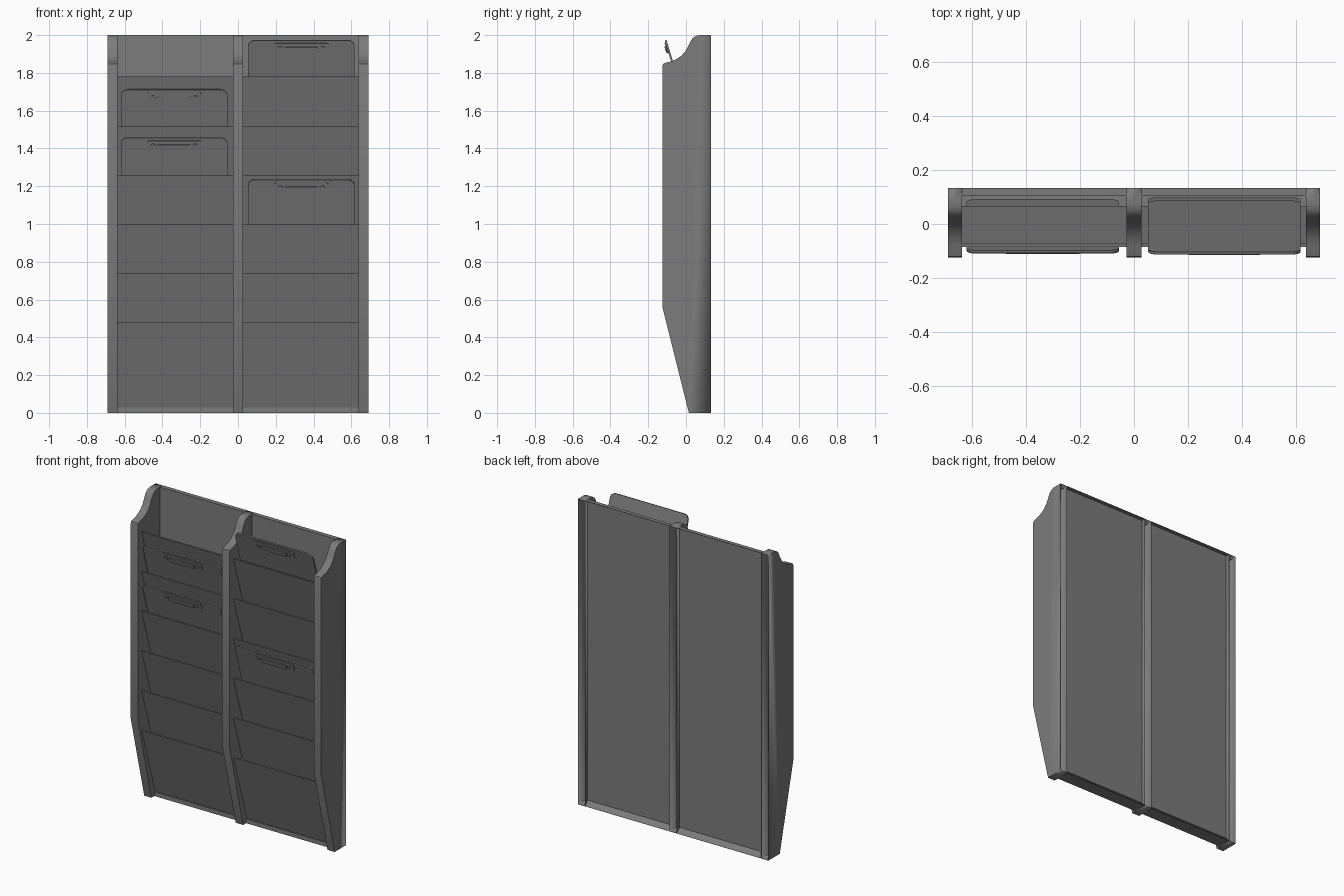
import bpy, bmesh, math
from mathutils import Matrix, Vector

old = bpy.data.objects.get("Cube")
if old:
    bpy.data.objects.remove(old, do_unlink=True)

grey = bpy.data.materials.new("mid grey")
grey.use_nodes = True
grey.diffuse_color = (0.2, 0.2, 0.2, 1)
grey.node_tree.nodes["Principled BSDF"].inputs["Base Color"].default_value = (0.2, 0.2, 0.2, 1)


def make(name, bm, matrix=None, smooth=False):
    bmesh.ops.recalc_face_normals(bm, faces=bm.faces)
    mesh = bpy.data.meshes.new(name)
    bm.to_mesh(mesh)
    bm.free()
    mesh.materials.append(grey)
    ob = bpy.data.objects.new(name, mesh)
    bpy.context.collection.objects.link(ob)
    if matrix:
        ob.matrix_world = matrix
    if smooth:
        bpy.ops.object.select_all(action='DESELECT')
        ob.select_set(True)
        bpy.context.view_layer.objects.active = ob
        bpy.ops.object.shade_smooth_by_angle(angle=math.radians(35))
    return ob


def solidify(ob, thickness, offset):
    mod = ob.modifiers.new("thickness", 'SOLIDIFY')
    mod.thickness = thickness
    mod.offset = offset


def along_x(profile, x0, x1, caps=True, skip_back=False):
    """Sweep a (y, z) profile from x0 to x1."""
    bm = bmesh.new()
    a = [bm.verts.new((x0, y, z)) for y, z in profile]
    b = [bm.verts.new((x1, y, z)) for y, z in profile]
    n = len(profile)
    for i in range(n if caps else n - 1):
        j = (i + 1) % n
        if skip_back and j == 0:
            continue
        bm.faces.new((a[i], a[j], b[j], b[i]))
    if caps:
        bm.faces.new(a)
        bm.faces.new(b)
    return bm


def rounded_plate(w, h, r, t, y=0.0, z=0.0):
    """Upright plate with rounded corners, front at y - t."""
    bm = bmesh.new()
    pts = []
    for k, (sx, sz) in enumerate(((1, 1), (-1, 1), (-1, -1), (1, -1))):
        for s in range(7):
            a = math.pi / 2 * (k + s / 6)
            pts.append((sx * (w / 2 - r) + r * math.cos(a),
                        z + sz * (h / 2 - r) + r * math.sin(a)))
    face = bm.faces.new([bm.verts.new((px, y, pz)) for px, pz in pts])
    out = bmesh.ops.extrude_face_region(bm, geom=[face])
    verts = [v for v in out["geom"] if isinstance(v, bmesh.types.BMVert)]
    bmesh.ops.translate(bm, verts=verts, vec=(0, -t, 0))
    return bm


BACK, SHEET, FRONT = 0.133, 0.105, -0.125
EDGE, INNER, MID = 0.69, 0.638, 0.027

# Hollow uprights, open at the back
upright = [(BACK, 0), (0.015, 0), (FRONT, 0.56), (FRONT, 1.835), (-0.121, 1.848),
           (-0.108, 1.854), (-0.08, 1.86), (-0.052, 1.872), (-0.025, 1.89),
           (-0.003, 1.915), (0.013, 1.943), (0.024, 1.968), (0.036, 1.985),
           (0.052, 1.996), (0.072, 2.0), (BACK, 2.0)]
for name, x0, x1 in (("right_upright", -EDGE, -INNER), ("centre_upright", -MID, MID),
                     ("left_upright", INNER, EDGE)):
    ob = make(name, along_x(upright, x0, x1, skip_back=True), smooth=True)
    solidify(ob, 0.003, -1)

# Recessed back sheets with top flange and bottom rail
for name, x0, x1 in (("right_back_sheet", -INNER, -MID), ("left_back_sheet", MID, INNER)):
    sheet = [(BACK, 2), (SHEET, 2), (SHEET, 0.03), (BACK, 0.002)]
    solidify(make(name, along_x(sheet, x0, x1, caps=False)), 0.002, 0)
    rail = [(BACK, 0), (SHEET, 0.028), (0.045, 0.028), (0.045, 0)]
    make(name.replace("back_sheet", "bottom_rail"), along_x(rail, x0, x1))

# Leaning pocket fronts, running through the centre upright
LIPS = [1.78 - 0.26 * i for i in range(6)]
for i, lip in enumerate(LIPS):
    low = lip - 0.455
    plate = [(-0.086, lip), (-0.074, lip), (0.066, low), (0.054, low)]
    make(f"pocket_front_{i + 1}", along_x(plate, -INNER, INNER))

# Folders resting in the pockets, each with a clip
TILT = math.atan(0.3)
for i, (x, pocket, top, shift) in enumerate(((0.335, 0, 1.973, 0.0), (-0.338, 1, 1.712, 0.005),
                                             (-0.338, 2, 1.457, 0.004), (0.335, 3, 1.235, 0.012))):
    base = LIPS[pocket] - 0.44
    height = (top - base) / math.cos(TILT)
    place = Matrix.Translation((x, 0.082 + shift, base)) @ Matrix.Rotation(TILT, 4, 'X')
    make(f"folder_{i + 1}", rounded_plate(0.565, height, 0.035, 0.01, 0.005, height / 2), place, True)
    zc = height - 0.042
    make(f"clip_plate_{i + 1}", rounded_plate(0.29, 0.056, 0.014, 0.005, -0.005, zc), place, True)
    make(f"clip_bar_{i + 1}", rounded_plate(0.18, 0.03, 0.006, 0.006, -0.01, zc - 0.008), place, True)
    for side in (-1, 1):
        stud = place @ Matrix.Translation((side * 0.112, 0, 0))
        make(f"clip_stud_{i + 1}_{'left' if side > 0 else 'right'}",
             rounded_plate(0.024, 0.024, 0.0119, 0.006, -0.01, zc), stud, True)
